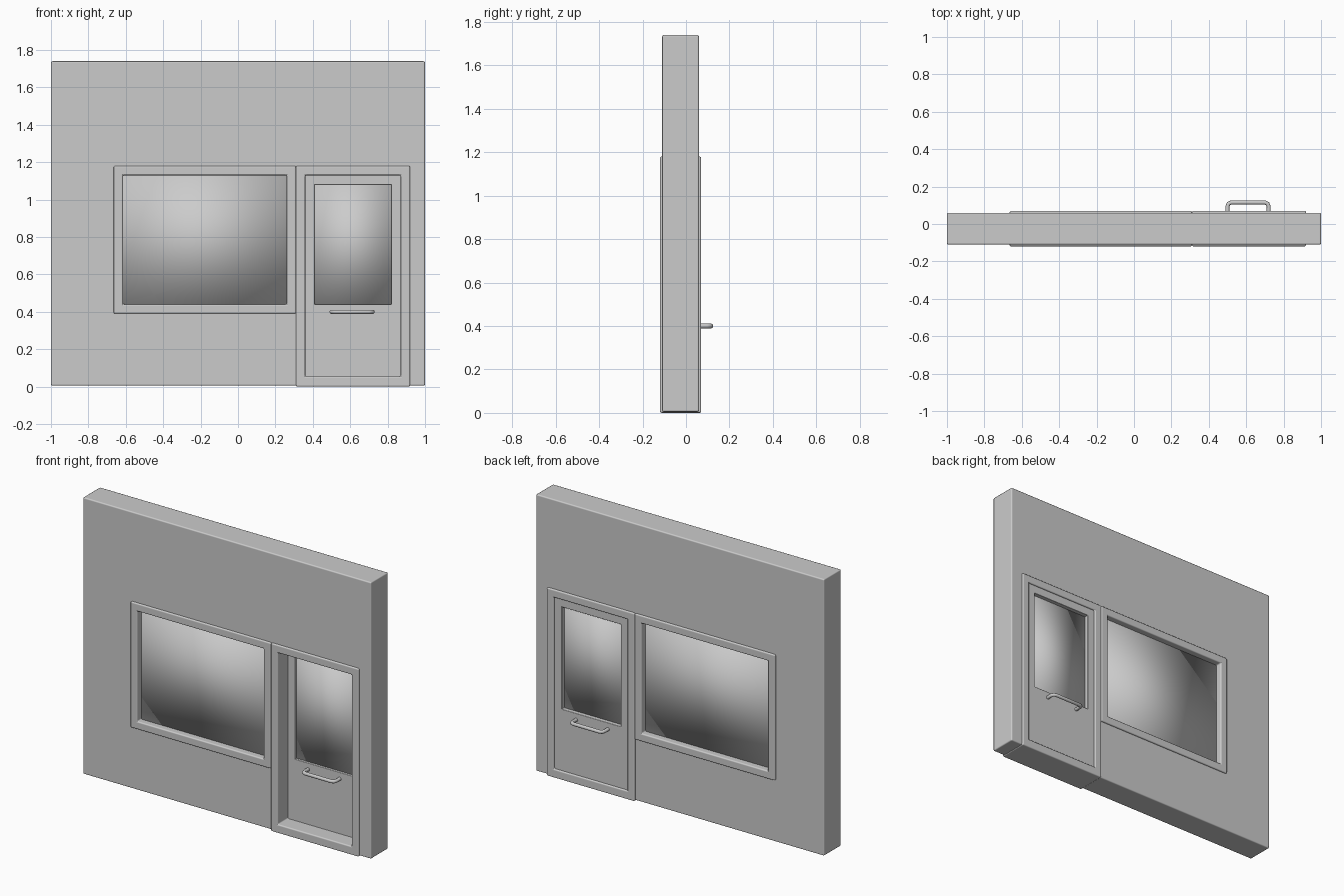
import bpy
import bmesh
from mathutils import Vector

cube = bpy.data.objects.get("Cube")
if cube:
    bpy.data.objects.remove(cube, do_unlink=True)

# Single plain grey for everything
GREY = (0.6, 0.6, 0.6, 1)
grey = bpy.data.materials.new("plain_grey")
grey.use_nodes = True
grey.diffuse_color = GREY
grey.node_tree.nodes["Principled BSDF"].inputs["Base Color"].default_value = GREY


def slab(name, xs, zs, front, back, holes=(), bevel=0.008):
    """Upright slab made of grid cells, leaving out the cells in holes."""
    bm = bmesh.new()
    grid = [[bm.verts.new((x, front, z)) for z in zs] for x in xs]
    for i in range(len(xs) - 1):
        for j in range(len(zs) - 1):
            if (i, j) not in holes:
                bm.faces.new((grid[i][j], grid[i + 1][j],
                              grid[i + 1][j + 1], grid[i][j + 1]))
    ext = bmesh.ops.extrude_face_region(bm, geom=bm.faces[:], use_keep_orig=True)
    for v in ext["geom"]:
        if isinstance(v, bmesh.types.BMVert):
            v.co.y = back
    bmesh.ops.recalc_face_normals(bm, faces=bm.faces[:])
    for f in bm.faces:
        f.smooth = True
    mesh = bpy.data.meshes.new(name)
    bm.to_mesh(mesh)
    bm.free()
    mesh.materials.append(grey)
    obj = bpy.data.objects.new(name, mesh)
    bpy.context.collection.objects.link(obj)
    if bevel:
        mod = obj.modifiers.new("rounded_edges", "BEVEL")
        mod.width = bevel
        mod.segments = 2
        mod.limit_method = "ANGLE"
        mod.harden_normals = True
    return obj


def handle(name, y, out):
    """Bent round bar standing off the door leaf, out is its direction in y."""
    left, right, z, reach, r = 0.50, 0.72, 0.40, 0.055, 0.02
    tip = y + out * reach
    points = [(left, y - out * 0.01), (left, tip - out * r),
              (left + r * 0.3, tip - out * r * 0.3), (left + r, tip),
              (right - r, tip), (right - r * 0.3, tip - out * r * 0.3),
              (right, tip - out * r), (right, y - out * 0.01)]
    curve = bpy.data.curves.new(name, "CURVE")
    curve.dimensions = "3D"
    curve.bevel_depth = 0.011
    curve.bevel_resolution = 3
    curve.use_fill_caps = True
    spline = curve.splines.new("POLY")
    spline.points.add(len(points) - 1)
    for p, (px, py) in zip(spline.points, points):
        p.co = (px, py, z, 1)
        p.radius = 1
    spline.use_smooth = True
    curve.materials.append(grey)
    obj = bpy.data.objects.new(name, curve)
    bpy.context.collection.objects.link(obj)
    return obj


# Wall with a window opening and a door opening
slab("wall", [-1, -0.64, 0.29, 0.33, 0.9, 1], [0.005, 0.42, 1.15, 1.74],
     -0.11, 0.06, holes={(1, 1), (3, 0), (3, 1)})

# Frames stand slightly proud on both sides
slab("window_frame", [-0.665, -0.615, 0.26, 0.31], [0.39, 0.44, 1.13, 1.18],
     -0.12, 0.07, holes={(1, 1)})
slab("door_frame", [0.31, 0.36, 0.87, 0.92], [0, 0.055, 1.13, 1.18],
     -0.12, 0.07, holes={(1, 1)})

# Window pane
slab("window_pane", [-0.63, 0.275], [0.425, 1.145], -0.08, 0.03, bevel=0)

# Door leaf with its pane, set towards the back
slab("door_leaf", [0.355, 0.41, 0.82, 0.875], [0.05, 0.44, 1.08, 1.135],
     -0.02, 0.06, holes={(1, 1)}, bevel=0.004)
slab("door_pane", [0.4, 0.83], [0.43, 1.09], -0.005, 0.035, bevel=0)

# Pull handles on both faces of the door
handle("front_handle", -0.02, -1)
handle("back_handle", 0.06, 1)
